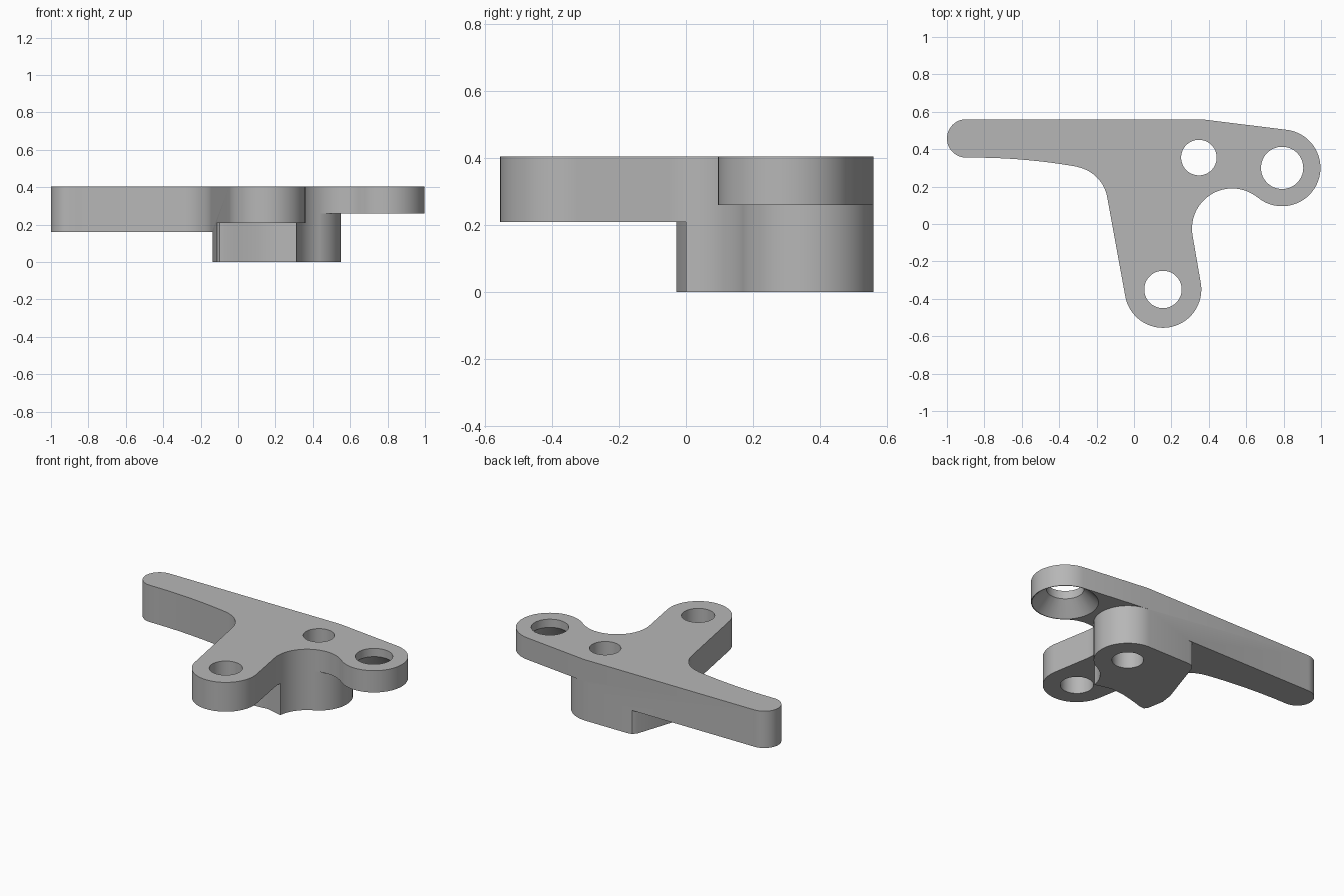
import bpy, bmesh
from math import cos, sin, radians

cube = bpy.data.objects.get("Cube")
if cube:
    bpy.data.objects.remove(cube)

TOP = 0.405
R = 0.205                      # radius of the arm ends and hub
FRONT = (0.155, -0.35)
HUB = (0.347, 0.355)
SIDE = (0.792, 0.30)
NOTCH = (0.525, -0.025)

grey = bpy.data.materials.new("grey metal")
grey.use_nodes = True
grey.diffuse_color = (0.47, 0.47, 0.47, 1)
grey.node_tree.nodes["Principled BSDF"].inputs["Base Color"].default_value = grey.diffuse_color


def arc(centre, r, start, end, n=24):
    angles = [radians(start + (end - start) * i / n) for i in range(n + 1)]
    return [(centre[0] + r * cos(a), centre[1] + r * sin(a)) for a in angles]


def prism(name, points, z0, z1):
    bm = bmesh.new()
    face = bm.faces.new([bm.verts.new((x, y, z0)) for x, y in points])
    side = bmesh.ops.extrude_face_region(bm, geom=[face])["geom"]
    bmesh.ops.translate(bm, vec=(0, 0, z1 - z0),
                        verts=[v for v in side if isinstance(v, bmesh.types.BMVert)])
    bmesh.ops.recalc_face_normals(bm, faces=bm.faces)
    return finish(name, bm)


def cone(name, centre, r0, r1, z0, z1):
    bm = bmesh.new()
    bmesh.ops.create_cone(bm, cap_ends=True, segments=64, radius1=r0, radius2=r1, depth=z1 - z0)
    bmesh.ops.translate(bm, vec=(*centre, (z0 + z1) / 2), verts=bm.verts)
    return finish(name, bm)


def finish(name, bm):
    mesh = bpy.data.meshes.new(name)
    bm.to_mesh(mesh)
    bm.free()
    mesh.materials.append(grey)
    obj = bpy.data.objects.new(name, mesh)
    bpy.context.collection.objects.link(obj)
    return obj


# Full plan of the lever, counter-clockwise from the left arm tip
outline = (
    arc((-0.8975, 0.4575), 0.1025, 90, 270)
    + arc((-0.861, -2.845), 3.2, 90, 80, 12)
    + arc((-0.34, 0.108), 0.2, 78, 10, 16)
    + arc(FRONT, R, 190, 368, 40)
    + arc(NOTCH, 0.215, 188, 51, 32)
    + arc(SIDE, R, 231, 443, 40)
    + [(0.36, 0.56)]
)
lever = prism("lever_body", outline, 0, TOP)

# Underside steps that leave the hub standing below the three arms
cutters = [
    prism("left_arm_step",
          [(0.04, 0.8), (0.04, 0.56), (0.01, 0.554), (-0.012, 0.53), (-0.095, 0.28),
           (-0.125, 0.19), (-0.137, 0.1), (-0.3, 0.06), (-1.2, 0.06), (-1.2, 0.8)], -0.1, 0.16),
    prism("front_arm_step",
          [(-0.3, -0.01), (-0.112, -0.01), (-0.1, -0.028), (-0.07, -0.026), (0, -0.005),
           (0.1, 0.02), (0.2, 0.028), (0.31, 0), (0.42, 0), (0.42, -0.8), (-0.3, -0.8)], -0.1, 0.21),
    prism("side_arm_step",
          arc(HUB, R, 90, -64.6, 40) + [NOTCH, (1.2, -0.025), (1.2, 0.8), (0.347, 0.8)], -0.1, 0.26),
    # Pivot holes and the countersink
    cone("front_hole", FRONT, 0.1, 0.1, -0.2, 0.6),
    cone("hub_hole", HUB, 0.095, 0.095, -0.2, 0.6),
    cone("side_hole", SIDE, 0.113, 0.113, -0.2, 0.6),
    cone("side_countersink", SIDE, 0.21, 0.094, 0.25, 0.37),
]
for cutter in cutters:
    cutter.hide_render = True
    mod = lever.modifiers.new(cutter.name, 'BOOLEAN')
    mod.operation = 'DIFFERENCE'
    mod.solver = 'EXACT'
    mod.object = cutter

# Apply the cuts, then drop the cutters
bpy.context.view_layer.objects.active = lever
for obj in bpy.context.selected_objects:
    obj.select_set(False)
lever.select_set(True)
for mod in list(lever.modifiers):
    bpy.ops.object.modifier_apply(modifier=mod.name)
for cutter in cutters:
    bpy.data.objects.remove(cutter)
bpy.ops.object.shade_smooth_by_angle(angle=radians(25))
